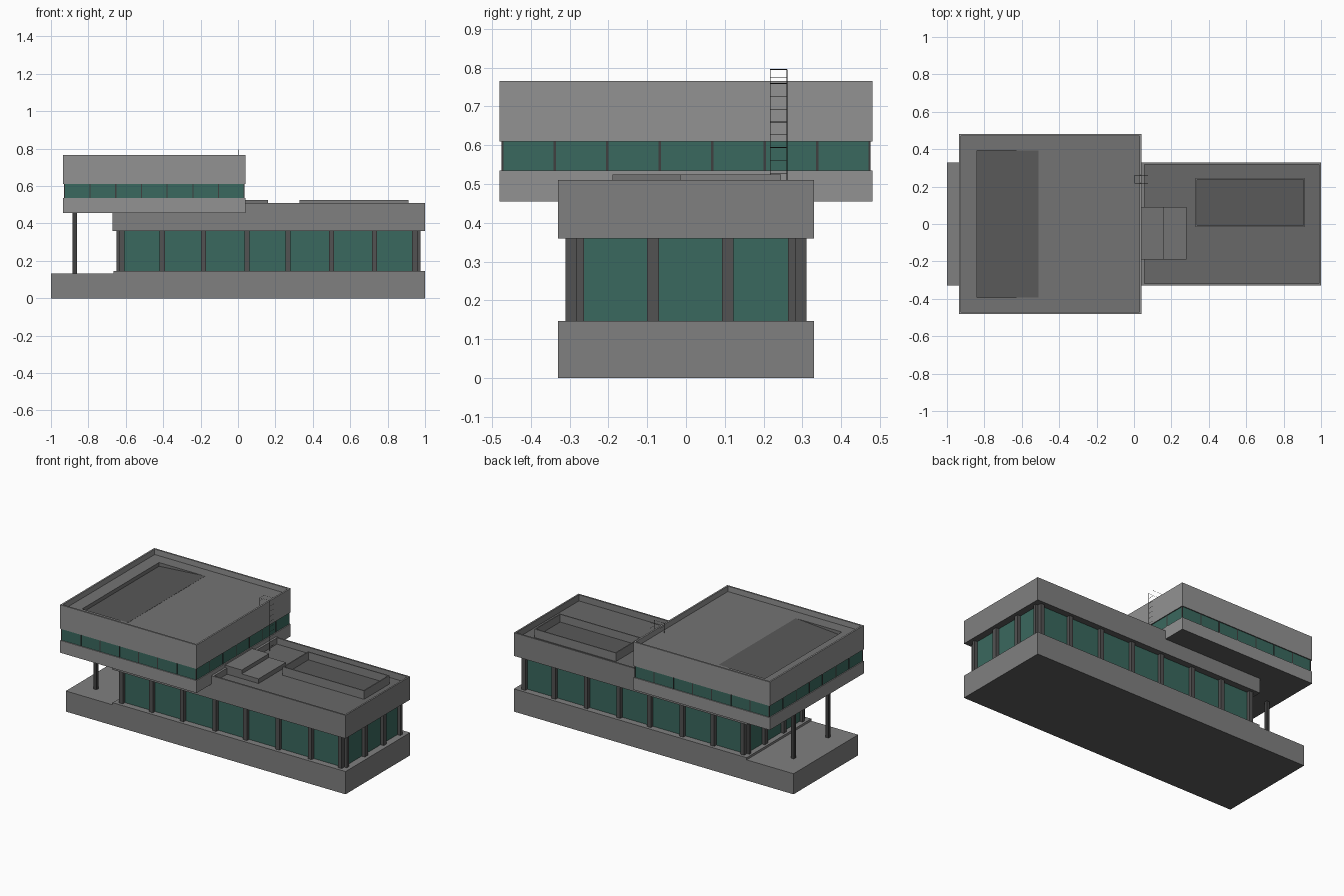
import bpy, bmesh
from mathutils import Vector

if "Cube" in bpy.data.objects:
    bpy.data.objects.remove(bpy.data.objects["Cube"])


def material(name, r, g=None, b=None):
    m = bpy.data.materials.new(name)
    m.diffuse_color = (r, r if g is None else g, r if b is None else b, 1)
    m.use_nodes = True
    m.node_tree.nodes["Principled BSDF"].inputs["Base Color"].default_value = m.diffuse_color
    return m


glass_mat = material("green_glass", 0.042, 0.14, 0.112)
wall_mat = material("grey_concrete", 0.215)
light_mat = material("light_concrete", 0.29)
felt_mat = material("roof_felt", 0.14)
upper_felt_mat = material("upper_roof_felt", 0.175)
pit_mat = material("pit_floor", 0.1)
under_mat = material("underside", 0.11)
pillar_mat = material("pillar_grey", 0.085)
metal_mat = material("dark_metal", 0.05)


def finish(name, bm, mat, top=None, top_z=None):
    """Make the object; undersides are dark, faces at top_z take the top material."""
    bmesh.ops.recalc_face_normals(bm, faces=bm.faces)
    me = bpy.data.meshes.new(name)
    me.materials.append(mat)
    if top:
        me.materials.append(top)
        me.materials.append(under_mat)
        for f in bm.faces:
            if f.normal.z < -0.9:
                f.material_index = 2
            elif f.normal.z > 0.9 and f.calc_center_median().z <= top_z + 1e-4:
                f.material_index = 1
    bm.to_mesh(me)
    bm.free()
    ob = bpy.data.objects.new(name, me)
    bpy.context.collection.objects.link(ob)
    return ob


def add_box(bm, x, y, z):
    """Box from three (min, max) ranges; returns its top face."""
    vs = bmesh.ops.create_cube(bm, size=1)["verts"]
    for v in vs:
        v.co = Vector([(a + b) / 2 + c * (b - a) for (a, b), c in zip((x, y, z), v.co)])
    return max({f for v in vs for f in v.link_faces}, key=lambda f: f.calc_center_median().z)


def box(name, x, y, z, mat, top=None):
    bm = bmesh.new()
    add_box(bm, x, y, z)
    return finish(name, bm, mat, top, z[1])


def tray(name, x, y, z, rim, depth, mat, floor_mat):
    """Box with a sunken top surrounded by a thin parapet."""
    bm = bmesh.new()
    top = add_box(bm, x, y, z)
    bmesh.ops.inset_region(bm, faces=[top], thickness=rim)
    floor = bmesh.ops.extrude_discrete_faces(bm, faces=[top])["faces"][0]
    for v in floor.verts:
        v.co.z -= depth
    return finish(name, bm, mat, floor_mat, z[1] - depth)


def prism(name, profile, y0, y1, mat):
    """Side profile in x, z extruded along y."""
    bm = bmesh.new()
    face = bm.faces.new([bm.verts.new((x, y0, z)) for x, z in profile])
    ext = bmesh.ops.extrude_face_region(bm, geom=[face])["geom"]
    for v in ext:
        if isinstance(v, bmesh.types.BMVert):
            v.co.y = y1
    return finish(name, bm, mat)


# Foundation and porch
box("base_plinth", (-0.665, 1), (-0.33, 0.33), (0, 0.147), wall_mat, wall_mat)
box("porch_slab", (-1, -0.665), (-0.33, 0.33), (0, 0.133), wall_mat, wall_mat)
for i, y in enumerate((-0.203, 0.15)):
    box(f"porch_post_{i}", (-0.884, -0.862), (y - 0.011, y + 0.011), (0.13, 0.46), metal_mat)

# Ground floor glazing and pillars
box("lower_glass", (-0.63, 0.955), (-0.288, 0.288), (0.14, 0.37), glass_mat)
bm = bmesh.new()
pz = (0.14, 0.365)
for s in (-1, 1):
    yr = tuple(sorted((s * 0.28, s * 0.31)))
    for x in (-0.62, -0.405, -0.185, 0.048, 0.267, 0.5, 0.73, 0.945):
        add_box(bm, (x - 0.0135, x + 0.0135), yr, pz)
for xr in ((-0.65, -0.622), (0.947, 0.977)):
    for y, w in ((-0.273, 0.01), (-0.085, 0.015), (0.108, 0.015), (0.273, 0.01)):
        add_box(bm, xr, (y - w, y + w), pz)
finish("lower_pillars", bm, pillar_mat)

# Lower roof with parapet and roof features
tray("lower_roof", (-0.67, 1), (-0.33, 0.33), (0.36, 0.51), 0.015, 0.04, wall_mat, felt_mat)
box("parapet_return", (0.03, 0.055), (-0.32, 0.32), (0.465, 0.51), wall_mat)
tray("skylight_frame", (0.33, 0.912), (-0.015, 0.245), (0.465, 0.525), 0.01, 0.05,
     wall_mat, pit_mat)
prism("roof_unit", [(0.03, 0.46), (0.03, 0.525), (0.16, 0.525), (0.16, 0.5),
                    (0.28, 0.5), (0.28, 0.46)], -0.19, 0.09, upper_felt_mat)

# Upper floor: lower band, window strip, mullions, roof band
X0, X1, Y = -0.935, 0.04, 0.48
box("upper_floor_band", (X0, X1), (-Y, Y), (0.455, 0.535), light_mat, light_mat)
box("upper_glass", (X0 + 0.006, X1 - 0.006), (-Y + 0.006, Y - 0.006), (0.53, 0.615), glass_mat)
bm = bmesh.new()
mz, m = (0.53, 0.615), 0.003
for i in range(8):
    x = X0 + 0.007 + (X1 - X0 - 0.014) * i / 7
    y = -Y + 0.007 + (2 * Y - 0.014) * i / 7
    for s in (-1, 1):
        c = s * (Y - 0.007)
        add_box(bm, (x - m, x + m), (c - m, c + m), mz)
        if 0 < i < 7:
            c = X0 + 0.007 if s < 0 else X1 - 0.007
            add_box(bm, (c - m, c + m), (y - m, y + m), mz)
finish("window_mullions", bm, metal_mat)
roof = tray("upper_roof", (X0, X1), (-Y, Y), (0.61, 0.765), 0.015, 0.035,
            light_mat, upper_felt_mat)

# Sloped pit sunk into the upper roof, with its own floor panel
cutter = prism("roof_pit_cutter", [(-0.84, 0.705), (-0.84, 0.75), (-0.51, 0.75), (-0.51, 0.7295)],
               -0.393, 0.393, upper_felt_mat)
cutter.hide_render = True
cutter.hide_set(True)
mod = roof.modifiers.new("pit", "BOOLEAN")
mod.operation, mod.solver, mod.object = "DIFFERENCE", "EXACT", cutter
prism("roof_pit_floor", [(-0.84, 0.704), (-0.84, 0.706), (-0.51, 0.731), (-0.51, 0.729)],
      -0.393, 0.393, pit_mat)

# Ladder: two bent rails and rungs
cu = bpy.data.curves.new("ladder", "CURVE")
cu.dimensions = "3D"
cu.bevel_depth, cu.bevel_resolution = 0.001, 0


def wire(points):
    sp = cu.splines.new("POLY")
    sp.points.add(len(points) - 1)
    for p, co in zip(sp.points, points):
        p.co = (*co, 1)


for y in (0.217, 0.26):
    wire([(0.075, y, 0.47), (0.075, y, 0.795), (0.004, y, 0.795), (0.004, y, 0.73)])
for i in range(9):
    z = 0.495 + i * 0.033
    wire([(0.075, 0.217, z), (0.075, 0.26, z)])
for z in (0.795, 0.775):
    wire([(0.004, 0.217, z), (0.004, 0.26, z)])
ladder = bpy.data.objects.new("roof_ladder", cu)
bpy.context.collection.objects.link(ladder)
cu.materials.append(metal_mat)
